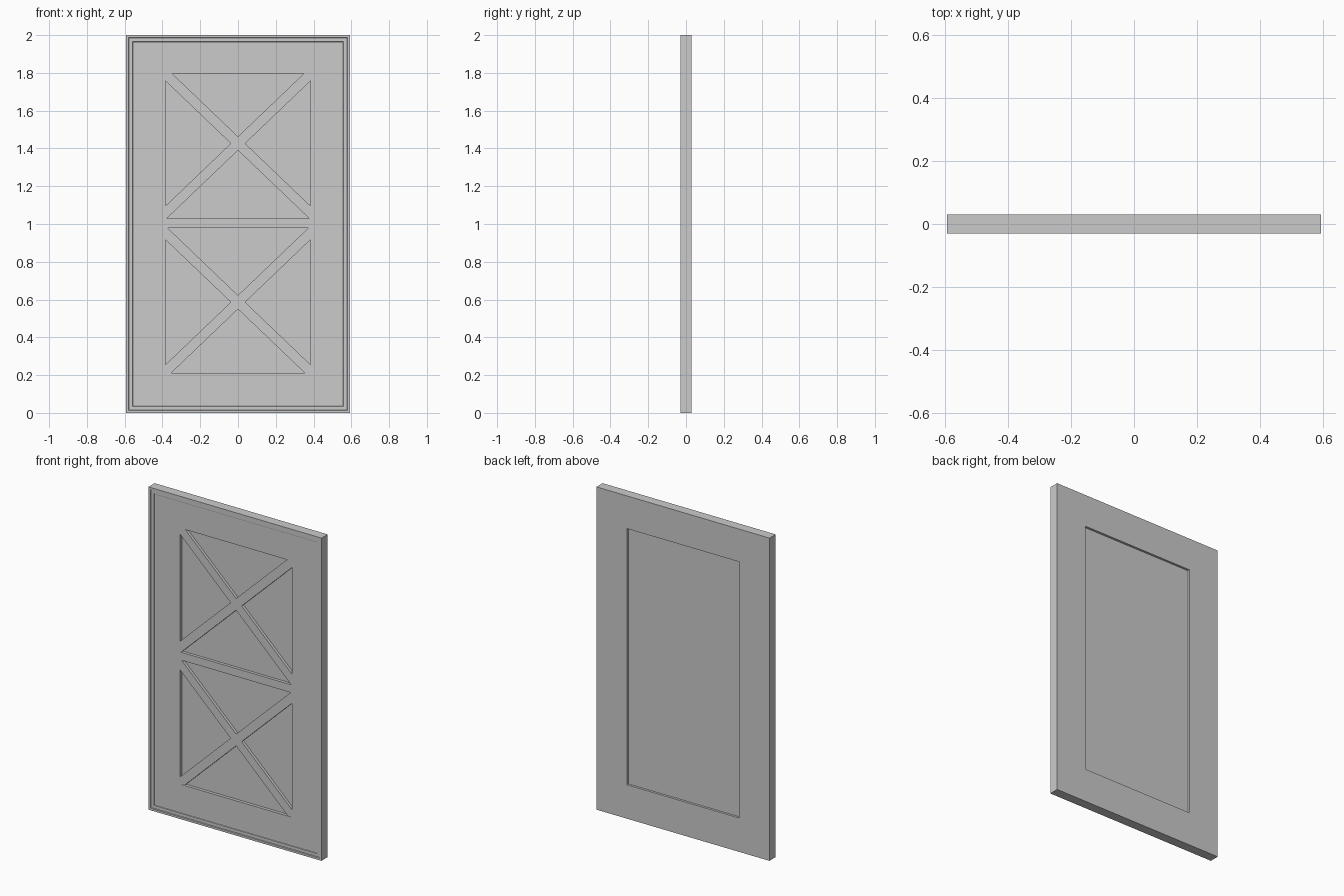
import bpy, bmesh

if "Cube" in bpy.data.objects:
    bpy.data.objects.remove(bpy.data.objects["Cube"])

W, H = 0.593, 2.0                    # half width, height
WX, WZ0, WZ1 = 0.384, 0.21, 1.797    # window opening
FACE = -0.020                        # front plane of the frame


def make_object(name, bm):
    bmesh.ops.recalc_face_normals(bm, faces=bm.faces)
    mesh = bpy.data.meshes.new(name)
    bm.to_mesh(mesh)
    bm.free()
    obj = bpy.data.objects.new(name, mesh)
    bpy.context.collection.objects.link(obj)
    return obj


def rect(inset, y):
    return [(-W + inset, y, inset), (W - inset, y, inset),
            (W - inset, y, H - inset), (-W + inset, y, H - inset)]


def window(y):
    return [(-WX, y, WZ0), (WX, y, WZ0), (WX, y, WZ1), (-WX, y, WZ1)]


def prism(name, outline, y0, y1):
    """Extrude an (x, z) outline between two depths."""
    bm = bmesh.new()
    a = [bm.verts.new((x, y0, z)) for x, z in outline]
    b = [bm.verts.new((x, y1, z)) for x, z in outline]
    bm.faces.new(a)
    bm.faces.new(b[::-1])
    n = len(outline)
    for i in range(n):
        j = (i + 1) % n
        bm.faces.new((a[i], b[i], b[j], a[j]))
    return make_object(name, bm)


# Frame: closed stepped profile swept round the rectangle
rings = [rect(0, 0.03), rect(0, -0.03), rect(0.013, -0.03), rect(0.015, -0.025),
         rect(0.034, -0.025), rect(0.036, -0.021), rect(0.041, FACE),
         window(FACE), window(0.03)]
bm = bmesh.new()
loops = [[bm.verts.new(p) for p in ring] for ring in rings]
for k, a in enumerate(loops):
    b = loops[(k + 1) % len(loops)]
    for i in range(4):
        j = (i + 1) % 4
        bm.faces.new((a[i], a[j], b[j], b[i]))
make_object("door_frame", bm)

# Recessed panel, its edges buried in the frame
e = 0.01
prism("recessed_panel", [(-WX - e, WZ0 - e), (WX + e, WZ0 - e),
                         (WX + e, WZ1 + e), (-WX - e, WZ1 + e)], -0.001, 0.016)

# Middle rail
front = FACE + 0.001
prism("middle_rail", [(-WX - e, 0.98), (WX + e, 0.98),
                      (WX + e, 1.029), (-WX - e, 1.029)], front, 0.005)

# Crossed braces above and below the rail
half, slope, reach = 0.0365, 0.957, 0.395
for label, centre in (("upper", 1.4265), ("lower", 0.586)):
    for side, s in (("rising", 1), ("falling", -1)):
        dz = s * slope * reach
        y = front + (0.0002 if s > 0 else 0.0004)
        prism(f"{label}_brace_{side}",
              [(-reach, centre - dz - half), (reach, centre + dz - half),
               (reach, centre + dz + half), (-reach, centre - dz + half)], y, 0.005)
